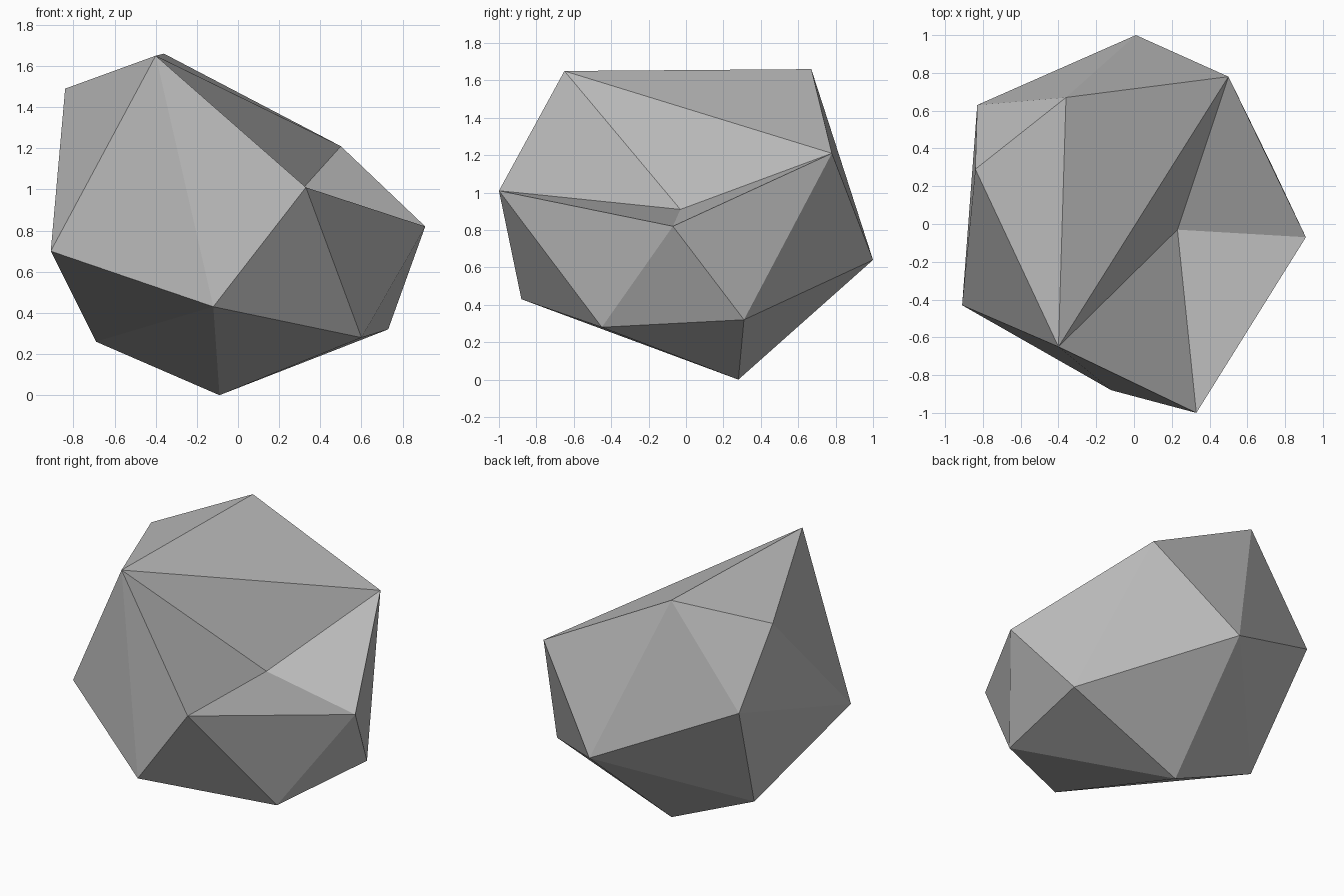
import bpy
import bmesh

cube = bpy.data.objects.get("Cube")
if cube:
    bpy.data.objects.remove(cube, do_unlink=True)

# Stone colour
stone = bpy.data.materials.new("stone_grey")
stone.use_nodes = True
grey = (0.5, 0.5, 0.5, 1)
stone.diffuse_color = grey
shader = next(n for n in stone.node_tree.nodes if n.type == "BSDF_PRINCIPLED")
shader.inputs["Base Color"].default_value = grey
shader.inputs["Roughness"].default_value = 0.9

# Corners of the boulder, lettered from the crest down to the foot
corners = {
    "A": (-0.40, -0.65, 1.65),   # front crest
    "B": (-0.36, 0.67, 1.66),    # back crest
    "C": (0.50, 0.78, 1.21),     # back shoulder
    "D": (0.33, -1.0, 1.01),     # front shoulder
    "E": (0.23, -0.03, 0.91),    # dent
    "F": (0.91, -0.07, 0.82),    # side point
    "G": (0.60, -0.45, 0.28),
    "H": (0.73, 0.31, 0.32),
    "I": (0.01, 1.0, 0.64),      # back point
    "J": (-0.09, 0.28, 0),       # foot
    "K": (-0.12, -0.88, 0.43),
    "L": (-0.91, -0.43, 0.70),
    "M": (-0.84, 0.29, 1.49),
    "N": (-0.83, 0.63, 1.02),
    "O": (-0.69, 0.27, 0.26),
}

# Facets, grouped by region
crest = "ABM AML BNM ACB"
dent = "AEC ADE EDF EFC"
left_side = "FDG FGH FHC CHI"
front = "ADK AKL DKG"
back = "BIN BCI NIO"
right_side = "MNL LNO"
underside = "HJI GJH KGJ LKO KJO IJO"

bm = bmesh.new()
verts = {name: bm.verts.new(co) for name, co in corners.items()}
for region in (crest, dent, left_side, front, back, right_side, underside):
    for facet in region.split():
        bm.faces.new([verts[letter] for letter in facet])
bmesh.ops.recalc_face_normals(bm, faces=bm.faces[:])

mesh = bpy.data.meshes.new("boulder")
bm.to_mesh(mesh)
bm.free()
mesh.materials.append(stone)
boulder = bpy.data.objects.new("boulder", mesh)
bpy.context.collection.objects.link(boulder)
